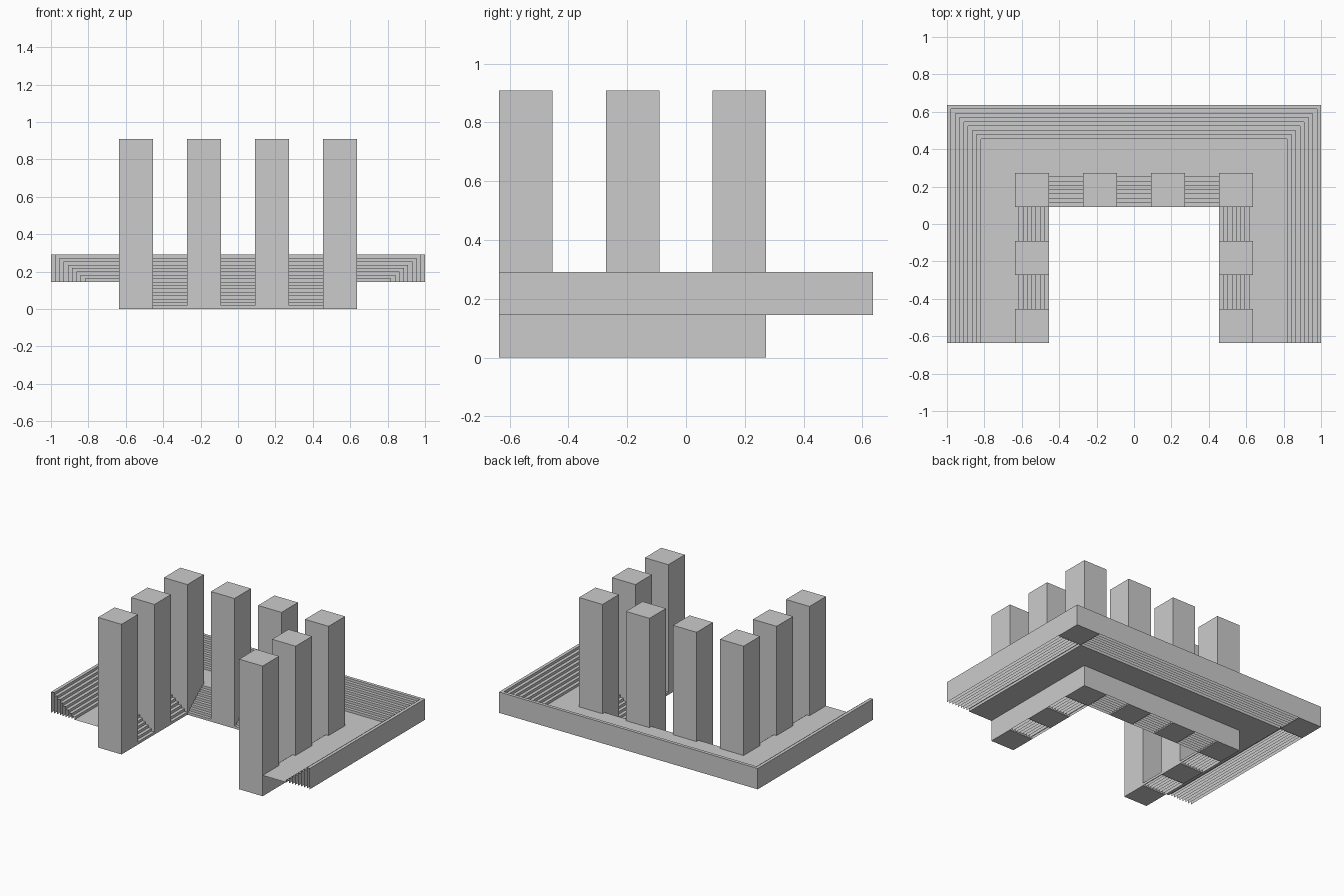
import bpy, bmesh
from mathutils import Vector

if "Cube" in bpy.data.objects:
    bpy.data.objects.remove(bpy.data.objects["Cube"])

U = 2 / 11              # grid module
N = 8                   # steps per flight
D, H = U / N, U / 10    # step depth and rise
FLOOR = N * H           # floor level
FRONT, BACK = -3.5 * U, 3.5 * U


def finish(bm, name):
    bmesh.ops.remove_doubles(bm, verts=bm.verts, dist=1e-5)
    mesh = bpy.data.meshes.new(name)
    bm.to_mesh(mesh)
    bm.free()
    obj = bpy.data.objects.new(name, mesh)
    bpy.context.collection.objects.link(obj)
    return obj


def quad(bm, *pts):
    bm.faces.new([bm.verts.new(p) for p in pts])


def u_path(inset, z):
    x, y = 1 - inset, BACK - inset
    return [Vector(p) for p in ((-x, FRONT, z), (-x, y, z), (x, y, z), (x, FRONT, z))]


def ribbon(bm, in0, z0, in1, z1):
    a, b = u_path(in0, z0), u_path(in1, z1)
    for i in range(3):
        quad(bm, a[i], a[i + 1], b[i + 1], b[i])


# U-shaped floor
bm = bmesh.new()
ribbon(bm, U, FLOOR, 2 * U, FLOOR)
finish(bm, "floor")

# Outer steps rising outwards, open underneath except at the corners
bm = bmesh.new()
top = FLOOR + N * H
ribbon(bm, 0, FLOOR, 0, top)
for i in range(N):
    z = top - i * H
    ribbon(bm, i * D, z, (i + 1) * D, z)
    ribbon(bm, (i + 1) * D, z, (i + 1) * D, FLOOR)
for s in (-1, 1):
    quad(bm, (s, BACK, FLOOR), (s, BACK - U, FLOOR),
         (s * (1 - U), BACK - U, FLOOR), (s * (1 - U), BACK, FLOOR))
finish(bm, "outer_steps")


# Short flights between the pillars, climbing from the court to the floor
def flight(bm, start, out):
    start, out = Vector(start), Vector(out)
    side = Vector((-out.y, out.x, 0)) * U / 2

    def strip(d0, z0, d1, z1):
        a = start + out * d0 + Vector((0, 0, z0))
        b = start + out * d1 + Vector((0, 0, z1))
        quad(bm, a - side, a + side, b + side, b - side)

    for k in range(N):
        z = (k + 1) * H
        strip(k * D, 0, k * D, z)
        strip(k * D, z, (k + 1) * D, z)
    strip(U, 0, U, FLOOR)


bm = bmesh.new()
for x in (-2, 0, 2):
    flight(bm, (x * U, U / 2, 0), (0, 1, 0))
for s in (-1, 1):
    for y in (-2, 0):
        flight(bm, (s * 2.5 * U, y * U, 0), (s, 0, 0))
finish(bm, "inner_steps")

# Square pillars around the court
spots = [(x, 1) for x in (-3, -1, 1, 3)] + [(x, y) for x in (-3, 3) for y in (-3, -1)]
for n, (x, y) in enumerate(spots, 1):
    bm = bmesh.new()
    bmesh.ops.create_cube(bm, size=1)
    bmesh.ops.scale(bm, vec=(U, U, 5 * U), verts=bm.verts)
    bmesh.ops.translate(bm, vec=(x * U, y * U, 2.5 * U), verts=bm.verts)
    finish(bm, f"pillar_{n}")
